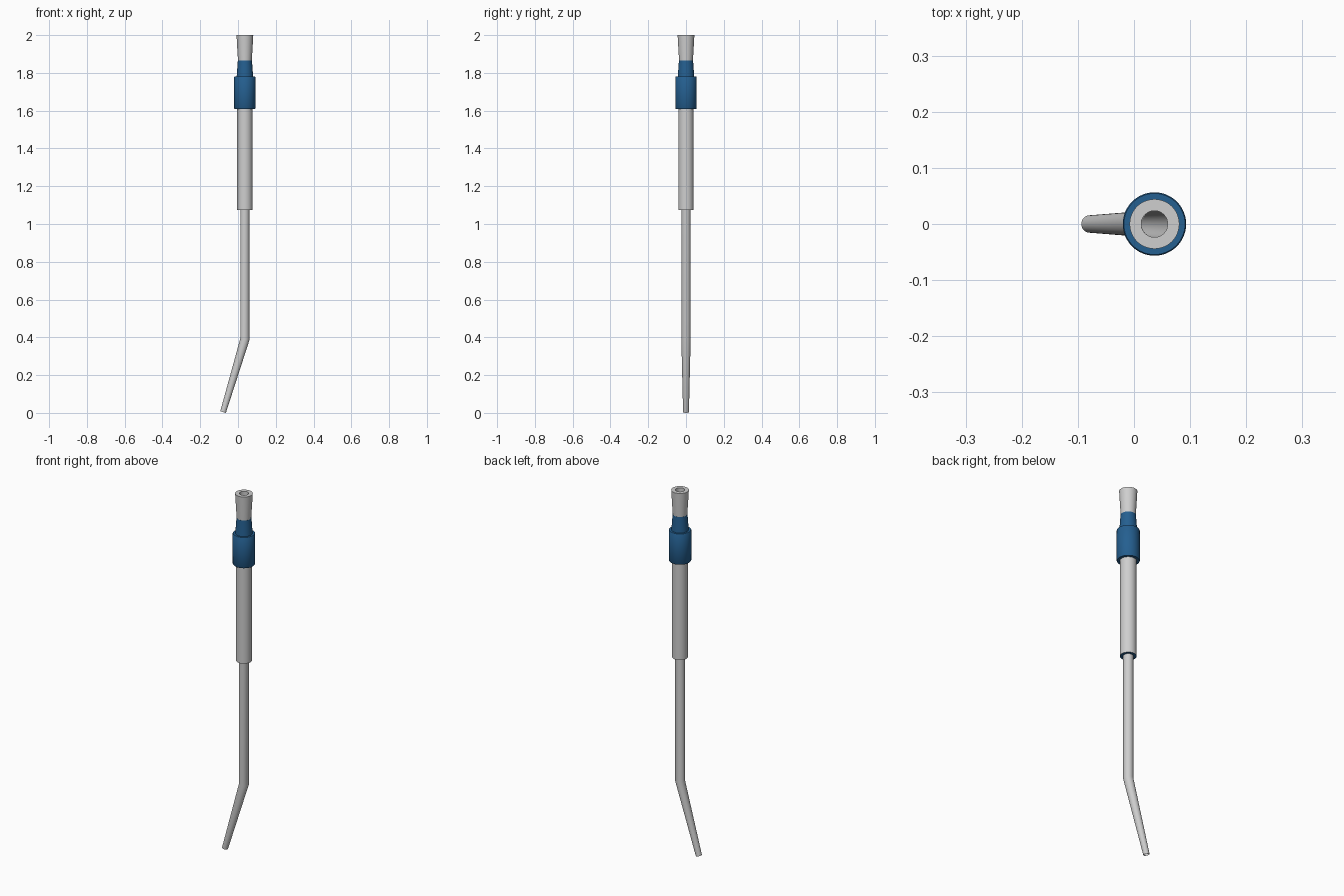
import bpy, bmesh, math

if "Cube" in bpy.data.objects:
    bpy.data.objects.remove(bpy.data.objects["Cube"])

CX = 0.0365   # axis of the straight part
N = 48        # sides

def material(name, col):
    m = bpy.data.materials.new(name)
    m.diffuse_color = (*col, 1)
    m.use_nodes = True
    m.node_tree.nodes["Principled BSDF"].inputs["Base Color"].default_value = m.diffuse_color
    return m

GREY = material("light grey", (0.62, 0.62, 0.62))
BLUE = material("deep blue", (0.018, 0.115, 0.28))

def loft(name, rings, mats, rule=None, closed=True):
    """Skin rings (x, z, radius, tilt about y) into a closed tube."""
    bm = bmesh.new()
    loops = []
    for x, z, r, t in rings:
        loop = []
        for i in range(N):
            a = 2 * math.pi * i / N
            u = r * math.cos(a)
            loop.append(bm.verts.new((x + u * math.cos(t), r * math.sin(a), z - u * math.sin(t))))
        loops.append(loop)
    for k in range(len(loops) if closed else len(loops) - 1):
        a, b = loops[k], loops[(k + 1) % len(loops)]
        for i in range(N):
            j = (i + 1) % N
            f = bm.faces.new((a[i], a[j], b[j], b[i]))
            if rule and rule(f):
                f.material_index = 1
    bmesh.ops.recalc_face_normals(bm, faces=bm.faces)
    me = bpy.data.meshes.new(name)
    bm.to_mesh(me)
    bm.free()
    for m in mats:
        me.materials.append(m)
    ob = bpy.data.objects.new(name, me)
    bpy.context.collection.objects.link(ob)
    bpy.ops.object.select_all(action='DESELECT')
    ob.select_set(True)
    bpy.context.view_layer.objects.active = ob
    bpy.ops.object.shade_smooth_by_angle(angle=math.radians(35))
    return ob

def lathe(name, profile, mats, rule=None):
    return loft(name, [(CX, z, r, 0) for r, z in profile], mats, rule)

# flared mouthpiece with a bore
lathe("top_socket", [(0.0235, 1.865), (0.0365, 1.865), (0.0405, 1.93), (0.0443, 2.0),
                     (0.0235, 2.0)], [GREY])

# blue coupling: tapered neck and wide collar
lathe("collar", [(0.0245, 1.866), (0.0375, 1.866), (0.0435, 1.78), (0.0545, 1.78),
                 (0.0565, 1.777), (0.0565, 1.613), (0.0545, 1.61), (0.0245, 1.61)], [BLUE])

# grey grip sleeve, blue on its lower end
lathe("grip_sleeve", [(0.0255, 1.61), (0.0405, 1.61), (0.0405, 1.075), (0.0255, 1.075)],
      [GREY, BLUE], rule=lambda f: f.calc_center_median().z < 1.1 and
      max(v.co.z for v in f.verts) < 1.08)

# thin hollow tube with a bent tapering tip
tip_r, tip_x, bend_z = 0.0155, -0.079, 0.39
ang = math.atan2(CX - tip_x, bend_z)
tip_z = tip_r * math.sin(ang)
w = 0.0012
outer = [(CX, 1.865, 0.0247, 0), (CX, bend_z, 0.0247, ang / 2), (tip_x, tip_z, tip_r, ang)]
inner = [(x, z, r - w, t) for x, z, r, t in reversed(outer)]
loft("bent_tube", outer + inner, [GREY])
